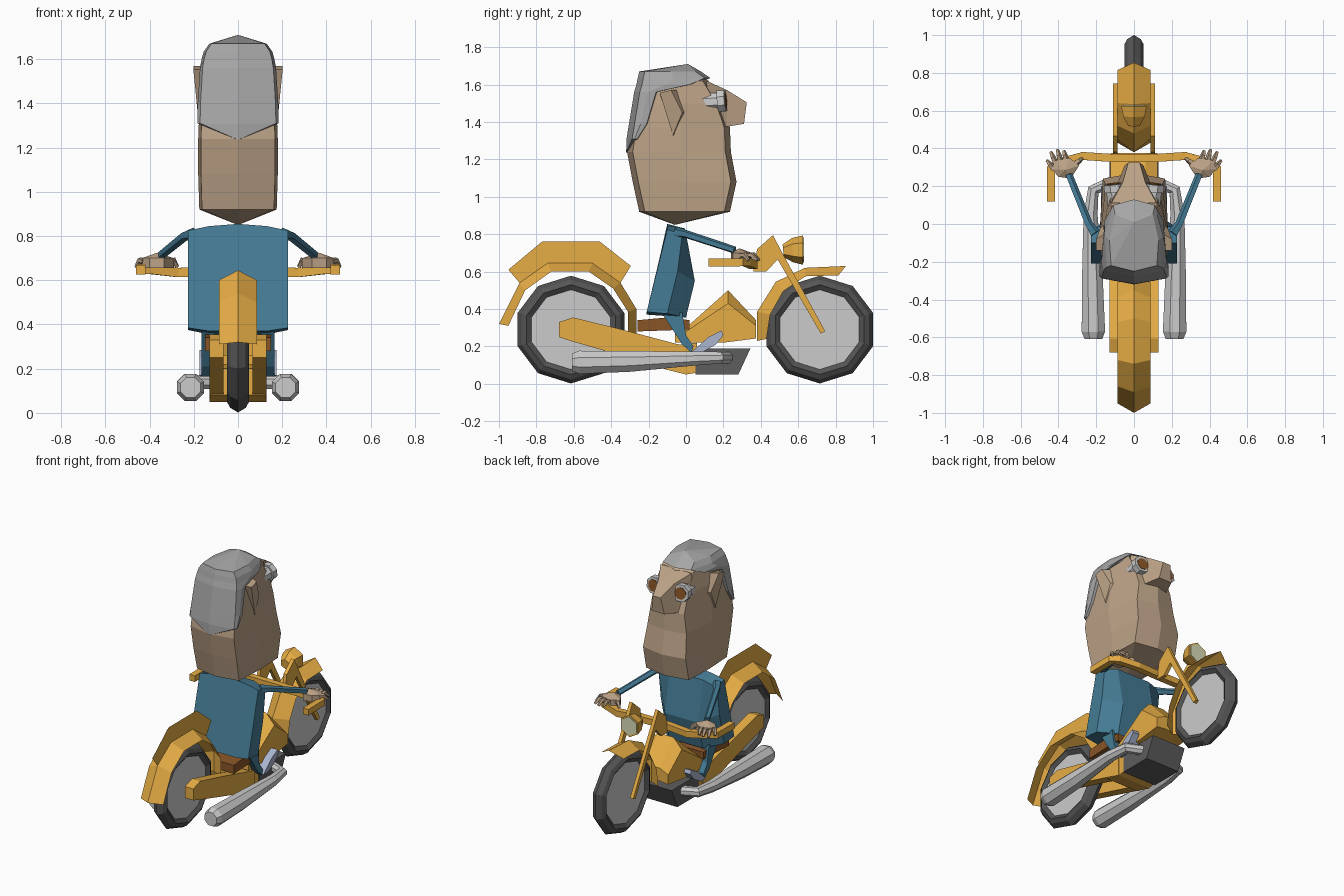
import bpy, bmesh, math
from mathutils import Vector

if "Cube" in bpy.data.objects:
    bpy.data.objects.remove(bpy.data.objects["Cube"])

COLORS = {
    "orange": (0.80, 0.42, 0.06), "rubber": (0.09, 0.09, 0.09), "metal": (0.55, 0.55, 0.56),
    "seat": (0.25, 0.09, 0.02), "denim": (0.06, 0.20, 0.30), "skin": (0.50, 0.36, 0.24),
    "hair": (0.38, 0.38, 0.38), "shoe": (0.40, 0.46, 0.62), "lens": (0.70, 0.72, 0.48),
    "engine": (0.11, 0.11, 0.11)}
MATS = {}
for key, c in COLORS.items():
    MATS[key] = bpy.data.materials.new(key)
    MATS[key].diffuse_color = (*c, 1)


def loft(name, secs, col, closed=True, caps=True, mirror=False, tips=(None, None)):
    """Join matching cross-sections; ends become flat caps or fans to a tip point."""
    bm = bmesh.new()
    rows = [[bm.verts.new(p) for p in s] for s in secs]
    n = len(rows[0])
    for a, b in zip(rows, rows[1:]):
        for i in range(n if closed else n - 1):
            j = (i + 1) % n
            bm.faces.new((a[i], a[j], b[j], b[i]))
    for row, tip in zip((rows[0], rows[-1]), tips):
        if tip:
            t = bm.verts.new(tip)
            for i in range(n):
                bm.faces.new((row[i], row[(i + 1) % n], t))
        elif caps and closed:
            bm.faces.new(row)
    bmesh.ops.recalc_face_normals(bm, faces=bm.faces)
    me = bpy.data.meshes.new(name)
    bm.to_mesh(me)
    bm.free()
    me.materials.append(MATS[col])
    ob = bpy.data.objects.new(name, me)
    bpy.context.collection.objects.link(ob)
    if mirror:
        ob.modifiers.new("mirror", "MIRROR").use_mirror_merge = False
    return ob


def prism(name, pts, x0, x1, col, mirror=False):
    """Extrude a side-view (y, z) outline between two x values."""
    return loft(name, [[(x, y, z) for y, z in pts] for x in (x0, x1)], col, mirror=mirror)


def tube(name, path, col, n=8, mirror=False):
    """Sweep an n-gon along (x, y, z, radius) points."""
    P = [Vector(p[:3]) for p in path]
    secs = []
    for i, p in enumerate(P):
        t = (P[min(i + 1, len(P) - 1)] - P[max(i - 1, 0)]).normalized()
        u = t.cross(Vector((0, 0, 1))).normalized()
        v = u.cross(t)
        secs.append([p + path[i][3] * (u * math.cos(a) + v * math.sin(a))
                     for a in (2 * math.pi * (k + 0.5) / n for k in range(n))])
    return loft(name, secs, col, mirror=mirror)


# Wheels: ten-sided tyres with flat discs
def ring(x, r, yc):
    return [(x, yc + r * math.cos(a), 0.29 + 0.96 * r * math.sin(a))
            for a in (math.radians(18 + 36 * k) for k in range(10))]


for label, yc in (("rear", -0.615), ("front", 0.715)):
    half = [(0.03, 0.22), (0.05, 0.25), (0.035, 0.278)]
    prof = [(-x, r) for x, r in half] + [(0, 0.30)] + half[::-1]
    loft(label + "_tyre", [ring(x, r, yc) for x, r in prof], "rubber", caps=False)
    loft(label + "_wheel_disc", [ring(x, 0.222, yc) for x in (-0.032, 0.032)], "metal")


# Fenders: V-shaped strips from ridge and edge paths
def fender(name, ridge, edge):
    loft(name, [[(-0.087, *e), (0, *r), (0.087, *e)] for r, e in zip(ridge, edge)],
         "orange", closed=False)


fender("rear_fender",
       [(-1, .32), (-.89, .54), (-.74, .645), (-.5, .645), (-.35, .54), (-.265, .4), (-.265, .26)],
       [(-.95, .31), (-.86, .50), (-.72, .60), (-.52, .60), (-.39, .51), (-.31, .385), (-.31, .26)])
fender("front_fender",
       [(.38, .23), (.38, .385), (.48, .545), (.635, .62), (.855, .63)],
       [(.43, .24), (.45, .37), (.52, .495), (.64, .575), (.815, .58)])
# Flat fin standing on the rear fender
fin_out = [(-.95, .61), (-.77, .76), (-.46, .76), (-.295, .63)]
fin_in = [(-.89, .54), (-.74, .645), (-.5, .645), (-.35, .54)]
loft("fender_fin", [[(0, *a), (0, *b)] for a, b in zip(fin_out, fin_in)], "orange", closed=False)

# Frame, tank, seat, engine
prism("swing_arm", [(-.68, .25), (-.68, .33), (-.605, .355), (-.36, .295), (0, .2), (0, .05),
                    (-.1, .08), (-.62, .23)], 0.065, 0.13, "orange", mirror=True)
prism("frame_base", [(-.12, .08), (-.12, .2), (.06, .22), (.06, .06), (0, .05)], -0.125, 0.125, "orange")
tank = [(-.06, .22), (-.06, .28), (0, .3), (.225, .5), (.375, .34), (.375, .25), (.2, .22)]
loft("fuel_tank", [[(x, y, .22 + (z - .22) * k) for y, z in tank]
                   for x, k in ((-.125, .75), (-.06, 1), (.06, 1), (.125, .75))], "orange")
prism("seat", [(-.26, .28), (-.26, .34), (-.1, .355), (.02, .34), (.02, .29)], -0.15, 0.15, "seat")
prism("engine", [(.05, .05), (.28, .05), (.345, .19), (.05, .19)], -0.13, 0.13, "engine")

# Exhaust pipes
tube("exhaust", [(.215, -.61, .115, .05), (.215, -.57, .115, .067), (.22, -.3, .12, .06),
                 (.23, .05, .135, .04), (.215, .18, .14, .034), (.12, .22, .14, .034)],
     "metal", mirror=True)

# Forks with risers, handlebar, headlight
prism("fork", [(.36, .60), (.38, .72), (.465, .795), (.515, .70), (.745, .28), (.72, .27),
               (.49, .665), (.43, .60)], 0.088, 0.112, "orange", mirror=True)
bar = [(.44, .12, .648), (.44, .30, .65), (.40, .325, .65), (.27, .36, .635), (.12, .35, .64)]
tube("handlebar", [(*p, .03) for p in bar] + [(-x, y, z, .03) for x, y, z in bar[::-1]], "orange", n=4)
tube("headlight", [(0, .52, .71, .035), (0, .57, .715, .065), (0, .625, .715, .078)], "orange", n=6)
tube("headlight_lens", [(0, .62, .715, .066), (0, .63, .715, .066)], "lens", n=6)

# Torso: narrow sides, bulging chest
side = [(-.1, .825), (-.21, .385), (-.1, .375), (-.045, .6), (-.02, .80)]
chest = [(-.1, .845), (-.21, .37), (0, .355), (.047, .55), (-.005, .83)]
loft("torso", [[(x, *p) for p in s] for x, s in
               ((-.227, side), (-.13, chest), (0, [(-.1, .855)] + chest[1:]), (.13, chest), (.227, side))],
     "denim")
# Arms and hands
tube("arm", [(.205, -.05, .81, .03), (.24, 0, .80, .022), (.345, .26, .715, .02)],
     "denim", n=5, mirror=True)
palm = [(.29, .31), (.335, .24), (.40, .25), (.435, .29), (.42, .335), (.34, .35)]
loft("palm", [[(x, y, z) for x, y in palm] for z in (.655, .70)], "skin", mirror=True,
     tips=(None, (.365, .285, .725)))
for i, (x, y, tx, ty) in enumerate([(.425, .29, .46, .335), (.415, .32, .44, .38),
                                    (.39, .33, .405, .392), (.36, .335, .37, .385),
                                    (.31, .32, .275, .345)]):
    tube("finger_%d" % i, [(x, y, .685, .016), ((x + tx) / 2, (y + ty) / 2, .69, .015),
                           (tx, ty, .66, .009)], "skin", n=5, mirror=True)
# Legs and shoes
prism("leg", [(-.13, .38), (-.02, .38), (0, .26), (.04, .2), (.03, .165), (-.02, .21)],
      0.105, 0.165, "denim", mirror=True)
prism("shoe", [(.03, .17), (.08, .165), (.16, .21), (.2, .26), (.19, .285), (.12, .25)],
      0.105, 0.175, "shoe", mirror=True)


# Head: stacked sections (height, back, front, half width, front half width)
def head_section(z, yb, yf, w, wf):
    h = [(w * .93, yb + .03), (w, (yb + yf) / 2), (wf, yf - .03)]
    return [(0, yb, z)] + [(x, y, z) for x, y in h] + [(0, yf, z)] + [(-x, y, z) for x, y in h[::-1]]


loft("head", [head_section(*s) for s in (
    (.92, -.25, .235, .175, .165), (1.08, -.285, .27, .18, .165), (1.24, -.315, .24, .18, .15),
    (1.37, -.295, .235, .175, .13), (1.5, -.265, .19, .162, .13), (1.62, -.25, .12, .145, .12))],
    "skin", tips=((0, -.06, .85), (0, 0, 1.69)))
loft("hair", [head_section(*s) for s in (
    (1.31, -.318, -.23, .184, .182), (1.39, -.305, -.18, .183, .181), (1.56, -.277, -.13, .172, .17),
    (1.6, -.265, .05, .165, .155), (1.635, -.258, .13, .155, .11), (1.67, -.25, .08, .13, .10))],
    "hair", tips=((0, -.32, 1.235), (0, .01, 1.71)))
# Nose and brow wedge
loft("nose", [[(-a, y, z0), (a, y, z0), (b, y + d, z1), (-b, y + d, z1)] for a, b, y, d, z0, z1 in (
    (.13, .12, .12, -.01, 1.36, 1.62), (.085, .06, .22, 0, 1.375, 1.57), (.05, .03, .31, .015, 1.39, 1.505))],
    "skin")
# Ears
loft("ear", [[(.15, -.14, 1.55), (.15, -.05, 1.57), (.15, .0, 1.45), (.165, -.06, 1.32)],
             [(.202, -.14, 1.555), (.2, -.08, 1.57), (.178, -.02, 1.45), (.18, -.07, 1.33)]],
     "skin", mirror=True)
# Goggles: eight-sided cups with dark lenses
tube("goggle", [(.088, .06, 1.502, .05), (.1, .17, 1.51, .05), (.1, .172, 1.51, .062),
                (.105, .212, 1.514, .06)], "metal", mirror=True)
tube("goggle_lens", [(.104, .205, 1.513, .042), (.105, .215, 1.514, .042)], "seat", mirror=True)

for m in bpy.data.materials:
    if m.users and not m.is_grease_pencil:
        m.use_nodes = True
        m.node_tree.nodes["Principled BSDF"].inputs["Base Color"].default_value = m.diffuse_color
